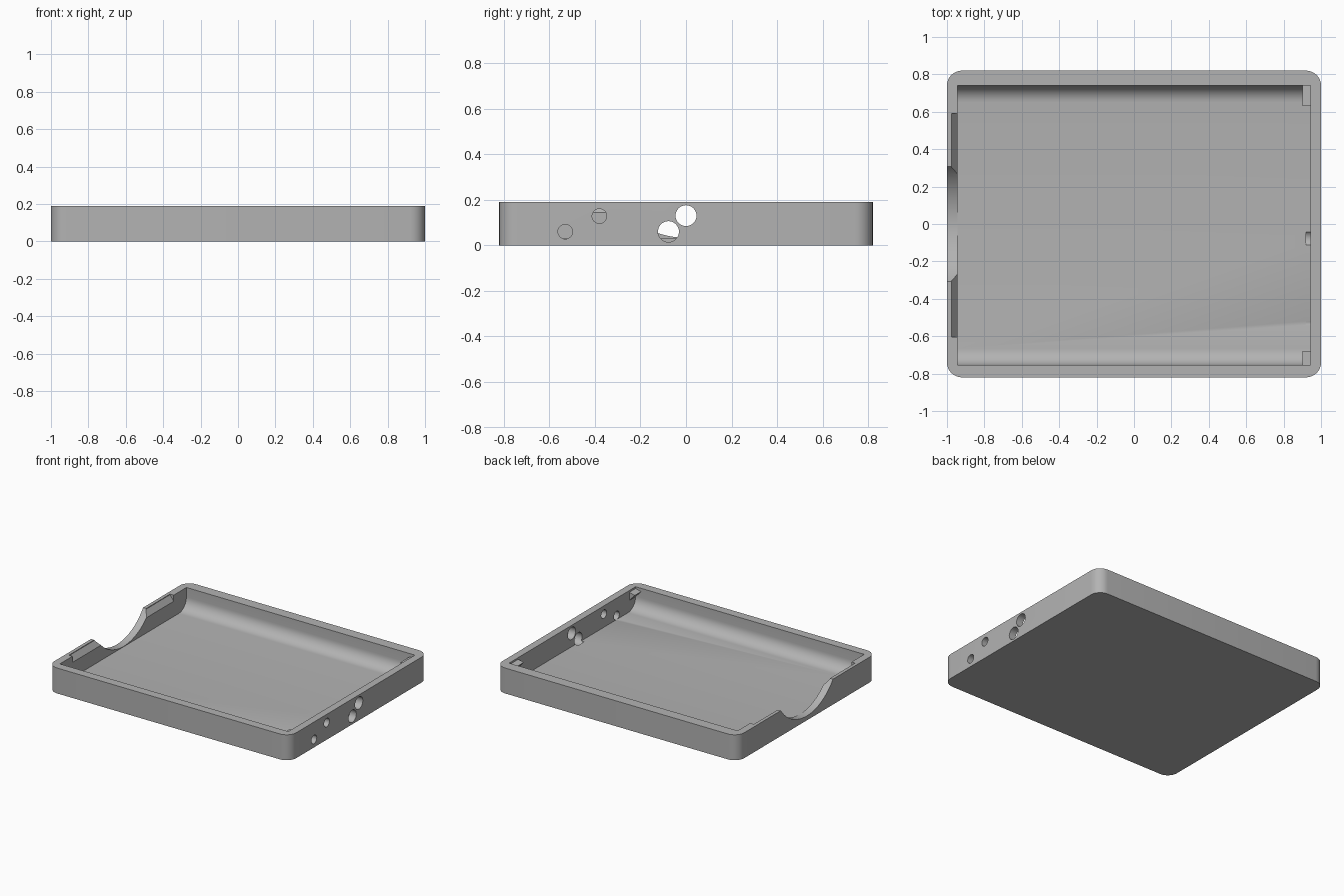
import bpy, bmesh
from math import cos, sin, pi, radians
from mathutils import Vector

old = bpy.data.objects.get("Cube")
if old:
    bpy.data.objects.remove(old)

grey = bpy.data.materials.new("plain grey")
grey.use_nodes = True
colour = (0.45, 0.45, 0.45, 1)
grey.diffuse_color = colour
grey.node_tree.nodes["Principled BSDF"].inputs["Base Color"].default_value = colour


def prism(name, profile, axis, lo, hi):
    """Extrude a 2D profile along an axis (profile is yz, xz or xy)."""
    def place(p, t):
        v = list(p)
        v.insert("xyz".index(axis), t)
        return Vector(v)
    bm = bmesh.new()
    face = bm.faces.new([bm.verts.new(place(p, lo)) for p in profile])
    ext = bmesh.ops.extrude_face_region(bm, geom=[face])
    verts = [g for g in ext["geom"] if isinstance(g, bmesh.types.BMVert)]
    bmesh.ops.translate(bm, verts=verts, vec=place((0, 0), hi - lo))
    bmesh.ops.recalc_face_normals(bm, faces=bm.faces)
    mesh = bpy.data.meshes.new(name)
    bm.to_mesh(mesh)
    bm.free()
    mesh.materials.append(grey)
    obj = bpy.data.objects.new(name, mesh)
    bpy.context.collection.objects.link(obj)
    return obj


def arc(cx, cy, r, start, end, n):
    angles = [radians(start + (end - start) * i / n) for i in range(n + 1)]
    return [(cx + r * cos(a), cy + r * sin(a)) for a in angles]


def circle(cx, cy, r, n=32):
    return arc(cx, cy, r, 0, 360 - 360 / n, n - 1)


def cut(target, cutter):
    cutter.hide_render = True
    mod = target.modifiers.new("cut", "BOOLEAN")
    mod.operation, mod.solver, mod.object = "DIFFERENCE", "EXACT", cutter
    bpy.context.view_layer.objects.active = target
    bpy.ops.object.modifier_apply(modifier=mod.name)
    bpy.data.objects.remove(cutter)


W, D, H, R = 1.0, 0.82, 0.19, 0.08
FLOOR, FILLET = 0.03, 0.09
X0, X1, Y0, Y1 = -0.945, 0.945, -0.755, 0.74

# Outer body with rounded upright corners
outline = []
for k, (sx, sy) in enumerate([(1, 1), (-1, 1), (-1, -1), (1, -1)]):
    outline += arc(sx * (W - R), sy * (D - R), R, 90 * k, 90 * k + 90, 8)
tray = prism("tray", outline, "z", 0, H)

# Pocket, with coved long edges
pocket = [(Y1, 0.3), (Y0, 0.3)]
pocket += arc(Y0 + FILLET, FLOOR + FILLET, FILLET, 180, 270, 10)
pocket += arc(Y1 - FILLET, FLOOR + FILLET, FILLET, 270, 360, 10)
cut(tray, prism("pocket_cutter", pocket, "x", X0, X1))

# Bowl-shaped thumb notch in the right wall
cut(tray, prism("notch_cutter", circle(0, FLOOR + 0.383, 0.38, 96), "x", -1.1, X0 + 0.01))

# Sloped catches either side of the notch
slope = [(X0 - 0.03, H + 0.02), (X0 - 0.03, H - 0.005), (X0 + 0.01, H - 0.06), (X0 + 0.01, H + 0.02)]
for lo, hi in [(0.25, 0.59), (-0.605, -0.25)]:
    cut(tray, prism("catch_cutter", slope, "y", lo, hi))

# Round ports through the left wall
for y, z, r in [(0, 0.13, 0.046), (-0.077, 0.06, 0.046), (-0.38, 0.128, 0.032), (-0.53, 0.06, 0.032)]:
    cut(tray, prism("port_cutter", circle(y, z, r), "x", 0.92, 1.1))

bpy.ops.object.select_all(action="DESELECT")
tray.select_set(True)
bpy.context.view_layer.objects.active = tray
bpy.ops.object.shade_smooth_by_angle(angle=radians(30))

# Small retaining tabs in the left corners
tab = [(X1 + 0.005, 0.178), (0.9, 0.165), (X1 + 0.005, 0.11)]
prism("back_tab", tab, "y", 0.63, Y1 + 0.005)
prism("front_tab", tab, "y", Y0 - 0.005, -0.68)
